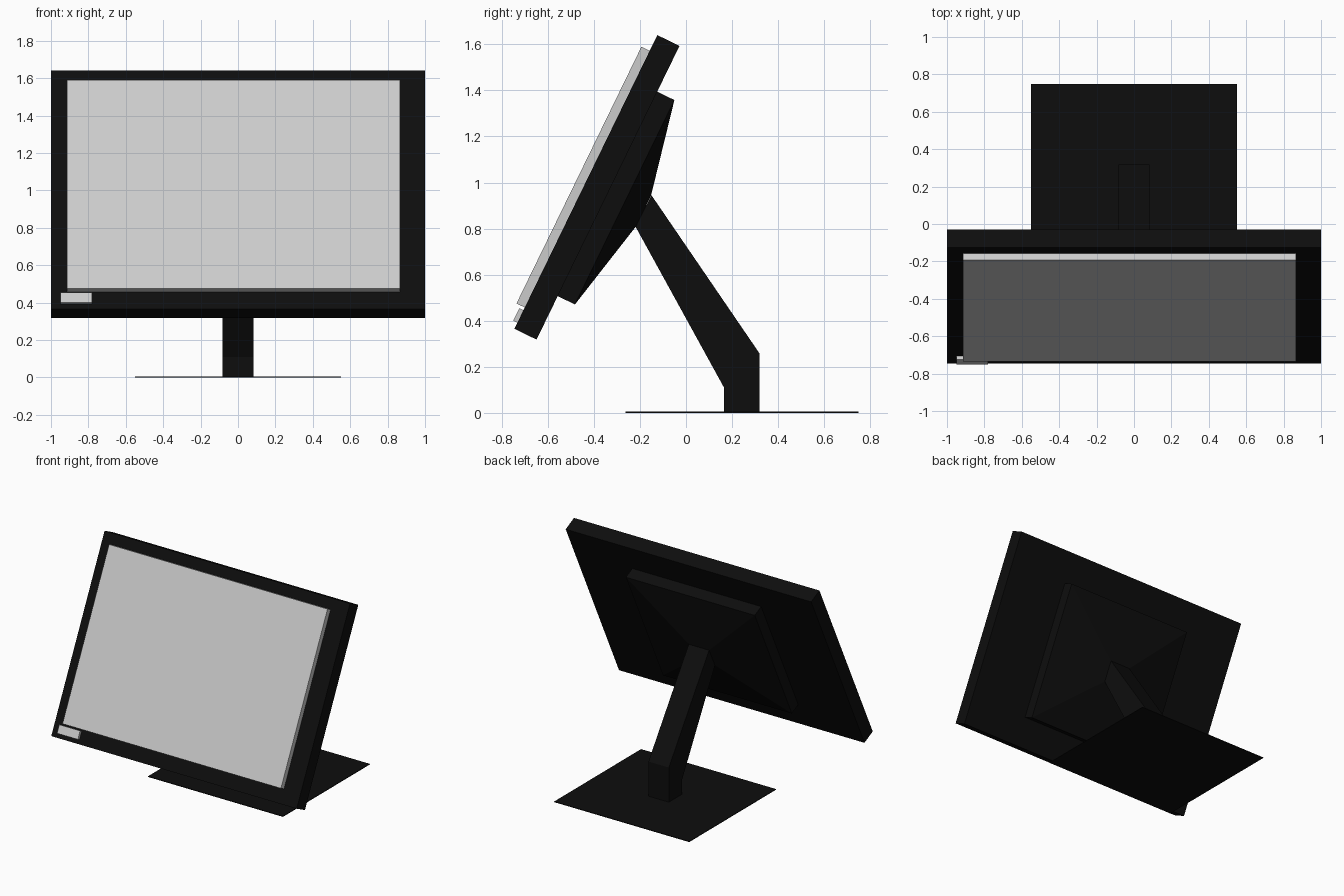
import bpy, bmesh, math
from mathutils import Matrix

if "Cube" in bpy.data.objects:
    bpy.data.objects.remove(bpy.data.objects["Cube"])

black = bpy.data.materials.new("black_plastic")
black.diffuse_color = (0.004, 0.004, 0.004, 1)
black.use_nodes = True
black.node_tree.nodes["Principled BSDF"].inputs["Base Color"].default_value = black.diffuse_color


def finish(name, bm, mat=None):
    bmesh.ops.recalc_face_normals(bm, faces=bm.faces)
    me = bpy.data.meshes.new(name)
    bm.to_mesh(me)
    bm.free()
    ob = bpy.data.objects.new(name, me)
    bpy.context.collection.objects.link(ob)
    if mat:
        me.materials.append(mat)
    return ob


def loft(name, rings, mat=None):
    """Skin a stack of equal-sized rings and cap both ends."""
    bm = bmesh.new()
    loops = [[bm.verts.new(p) for p in r] for r in rings]
    for a, b in zip(loops, loops[1:]):
        n = len(a)
        for i in range(n):
            bm.faces.new((a[i], a[(i + 1) % n], b[(i + 1) % n], b[i]))
    bm.faces.new(loops[0])
    bm.faces.new(loops[-1])
    return finish(name, bm, mat)


def rect(x0, x1, v0, v1, depth):
    """Rectangle in display space: y is depth, z runs up the panel."""
    return [(x0, depth, v0), (x1, depth, v0), (x1, depth, v1), (x0, depth, v1)]


# Tilted display space, origin on the lower front edge of the panel
tilt = Matrix.Translation((0, -0.745, 0.365)) @ Matrix.Rotation(math.radians(-25.95), 4, 'X')

# Panel, raised screen and small badge plate
panel = loft("display_housing", [rect(-1, 1, 0, 1.418, d) for d in (0, 0.107)], black)
screen = loft("screen", [rect(-0.915, 0.865, 0.103, 1.342, d) for d in (-0.04, 0.005)])
badge = loft("corner_plate", [rect(-0.95, -0.78, 0.03, 0.09, d) for d in (-0.02, 0.005)])

# Rear housing: straight block, then tapering to the arm
rear = loft("rear_housing", [rect(-0.525, 0.525, 0.21, 1.197, 0.105),
                             rect(-0.525, 0.525, 0.21, 1.197, 0.19),
                             rect(-0.083, 0.083, 0.63, 0.781, 0.28)], black)
for ob in (panel, screen, badge, rear):
    ob.data.transform(tilt)

# Bent stand arm, extruded side profile
profile = [(-0.22, 0.81), (-0.15, 0.945), (0.318, 0.26), (0.318, 0.003),
           (0.165, 0.003), (0.165, 0.11)]
loft("stand_arm", [[(x, y, z) for y, z in profile] for x in (-0.083, 0.083)], black)

# Thin base plate
loft("base_plate", [[(-0.55, -0.262, z), (0.55, -0.262, z), (0.55, 0.748, z), (-0.55, 0.748, z)]
                    for z in (0, 0.005)], black)
